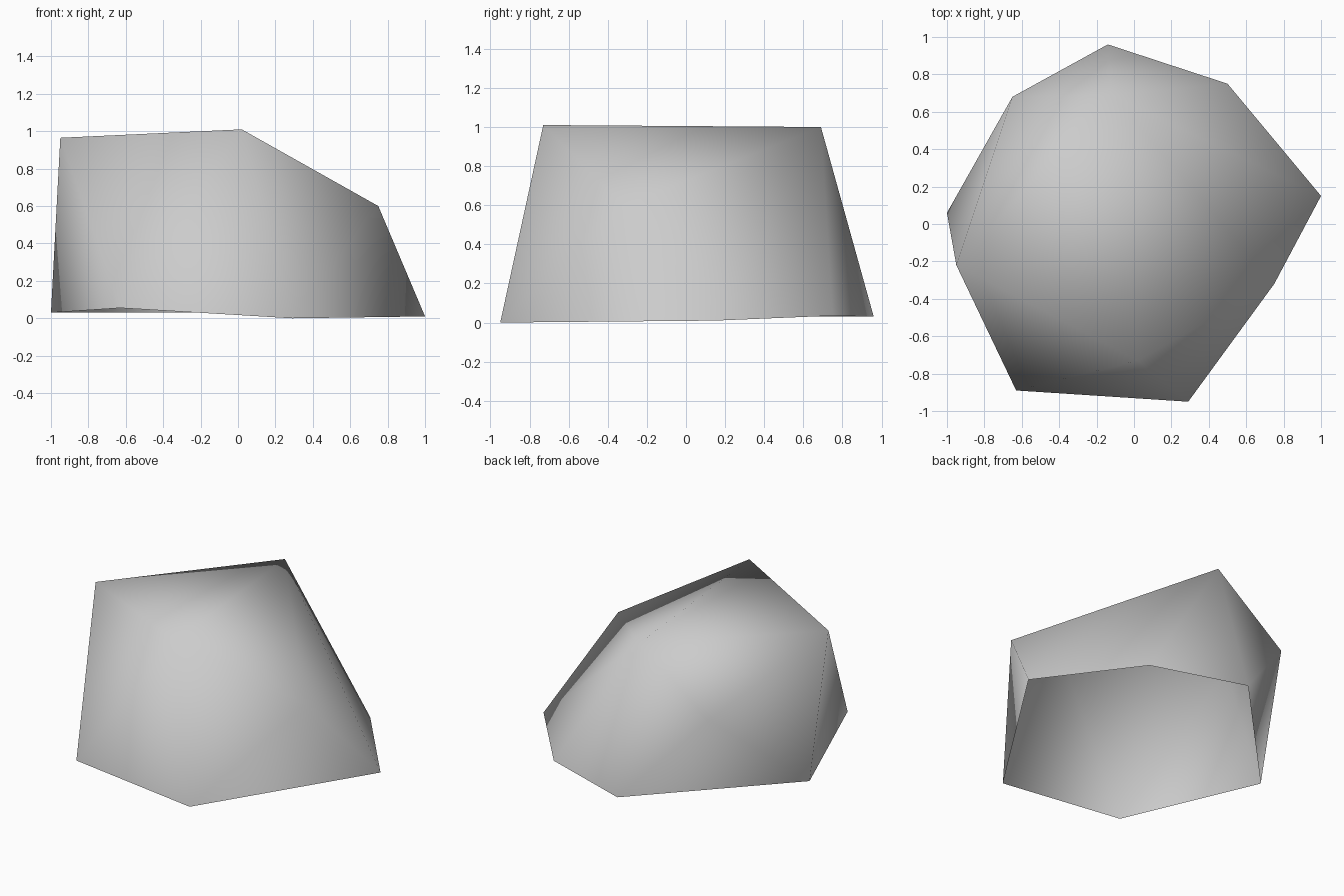
import bpy
import bmesh

cube = bpy.data.objects.get("Cube")
if cube:
    bpy.data.objects.remove(cube, do_unlink=True)

# Plain stone colour
stone = bpy.data.materials.new("grey_stone")
stone.use_nodes = True
colour = (0.6, 0.6, 0.6, 1.0)
stone.diffuse_color = colour
stone.node_tree.nodes["Principled BSDF"].inputs["Base Color"].default_value = colour

# Corners of the boulder: the rim on the ground, and the crown above it
rim = [(-1, .06, .03), (-.63, -.89, .055), (.29, -.95, 0),
       (1, .15, .01), (.5, .75, .035), (-.14, .96, .03)]
crown = [(-.95, -.22, .965), (.02, -.73, 1.01), (.75, -.32, .6),
         (-.65, .68, .6), (-.12, .69, 1)]

# Stretch a faceted skin over the corners
bm = bmesh.new()
rim_verts = [bm.verts.new(p) for p in rim]
for p in crown:
    bm.verts.new(p)
bmesh.ops.convex_hull(bm, input=bm.verts[:])

# Leave the underside open
underside = [f for f in bm.faces if all(v in rim_verts for v in f.verts)]
bmesh.ops.delete(bm, geom=underside, context='FACES')
bmesh.ops.recalc_face_normals(bm, faces=bm.faces[:])
if sum(f.normal.z for f in bm.faces) < 0:
    bmesh.ops.reverse_faces(bm, faces=bm.faces[:])

# Smooth shading all over
for f in bm.faces:
    f.smooth = True

mesh = bpy.data.meshes.new("boulder")
bm.to_mesh(mesh)
bm.free()
mesh.materials.append(stone)
boulder = bpy.data.objects.new("boulder", mesh)
bpy.context.collection.objects.link(boulder)
